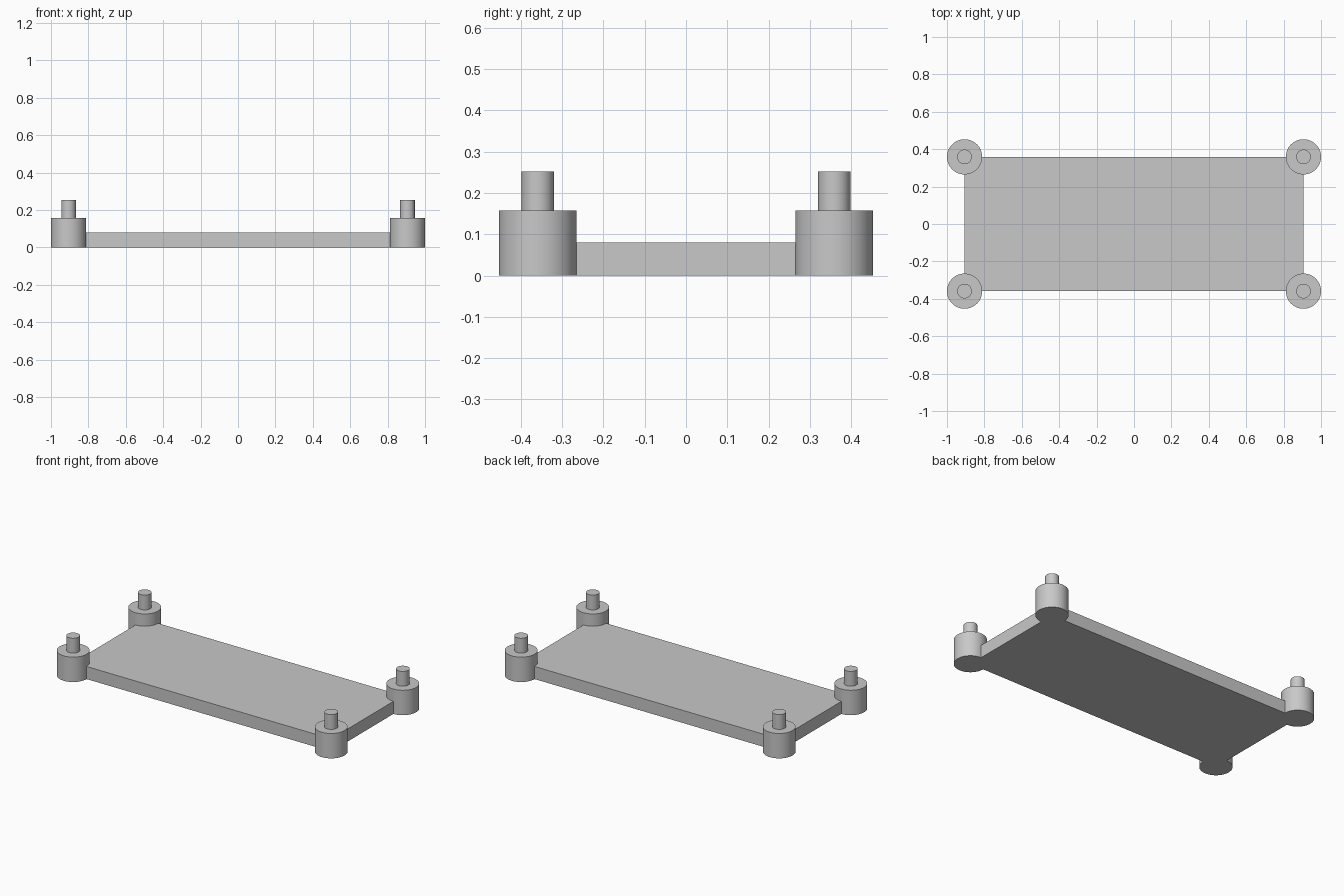
import bpy, bmesh, math

if "Cube" in bpy.data.objects:
    bpy.data.objects.remove(bpy.data.objects["Cube"])

POST_X, POST_Y = 0.906, 0.359      # post centres, also the plate corners
PLATE_H = 0.08
SEGMENTS = 64

grey = bpy.data.materials.new("light_grey")
grey.diffuse_color = (0.58, 0.58, 0.58, 1)
grey.use_nodes = True
grey.node_tree.nodes["Principled BSDF"].inputs["Base Color"].default_value = grey.diffuse_color


def add_object(name, bm):
    bmesh.ops.recalc_face_normals(bm, faces=bm.faces)
    mesh = bpy.data.meshes.new(name)
    bm.to_mesh(mesh)
    bm.free()
    mesh.materials.append(grey)
    ob = bpy.data.objects.new(name, mesh)
    bpy.context.collection.objects.link(ob)
    return ob


def stepped_post(name, x, y):
    # Rings of a wide base with a thin pin on top: (radius, height)
    profile = [(0.094, 0), (0.094, 0.158), (0.039, 0.158), (0.039, 0.252)]
    bm = bmesh.new()
    rings = []
    for r, z in profile:
        rings.append([bm.verts.new((x + r * math.cos(a), y + r * math.sin(a), z))
                      for a in (math.tau * i / SEGMENTS for i in range(SEGMENTS))])
    for low, high in zip(rings, rings[1:]):
        for i in range(SEGMENTS):
            j = (i + 1) % SEGMENTS
            bm.faces.new((low[i], low[j], high[j], high[i]))
    bm.faces.new(rings[0][::-1])
    bm.faces.new(rings[-1])
    return add_object(name, bm)


# Flat base plate
bm = bmesh.new()
bmesh.ops.create_cube(bm, size=1)
for v in bm.verts:
    v.co = (v.co.x * 2 * POST_X, v.co.y * 2 * POST_Y, (v.co.z + 0.5) * PLATE_H)
plate = add_object("base_plate_with_posts", bm)
bpy.context.view_layer.objects.active = plate
plate.select_set(True)

# Corner posts, fused into the plate
for sx in (-1, 1):
    for sy in (-1, 1):
        post = stepped_post("corner_post", sx * POST_X, sy * POST_Y)
        union = plate.modifiers.new("fuse_post", 'BOOLEAN')
        union.operation = 'UNION'
        union.solver = 'EXACT'
        union.object = post
        bpy.ops.object.modifier_apply(modifier=union.name)
        bpy.data.objects.remove(post)

bpy.ops.object.shade_smooth_by_angle(angle=math.radians(30))
